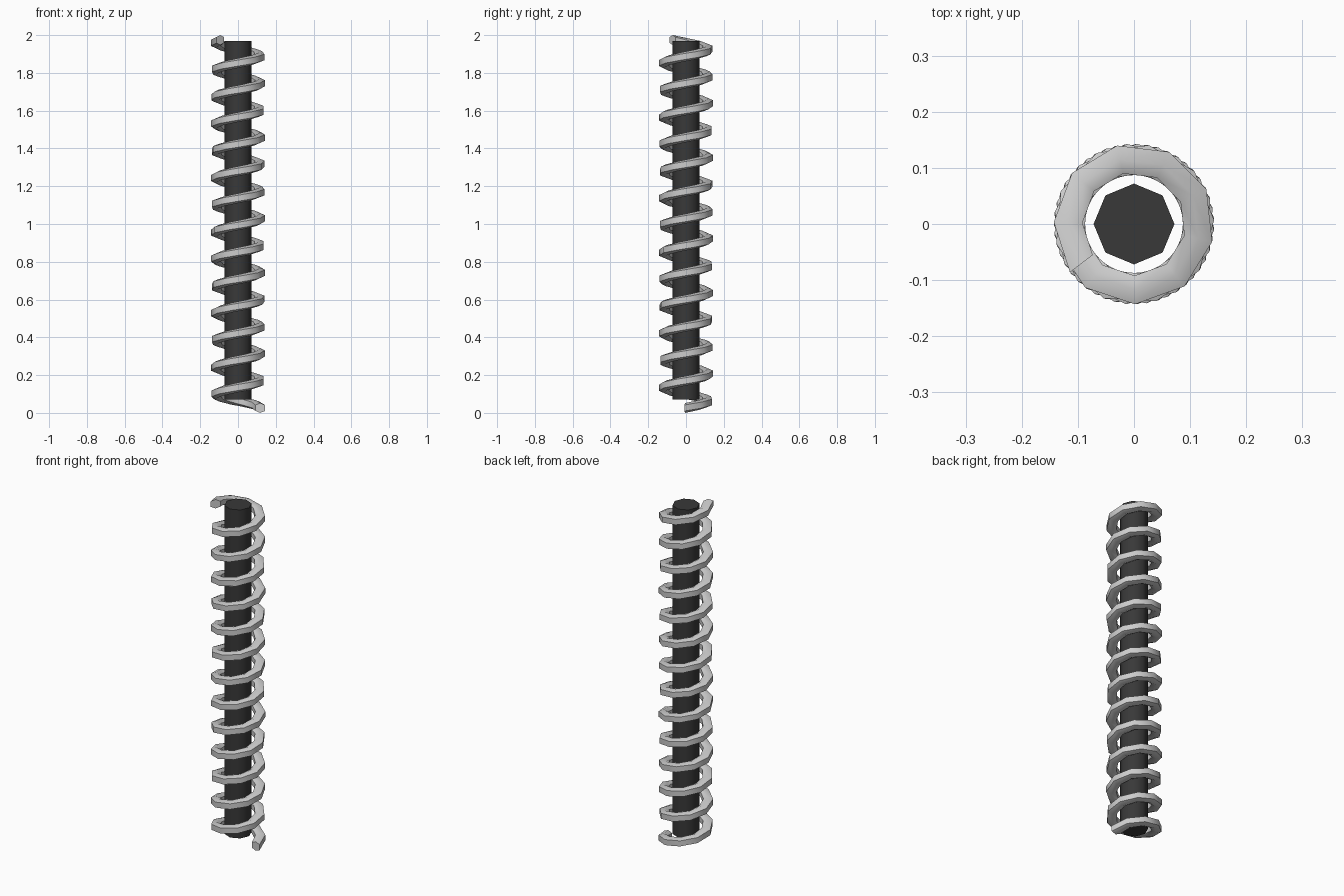
import bpy, bmesh, math

if "Cube" in bpy.data.objects:
    bpy.data.objects.remove(bpy.data.objects["Cube"])


def add_object(name, bm):
    bmesh.ops.recalc_face_normals(bm, faces=bm.faces)
    mesh = bpy.data.meshes.new(name)
    bm.to_mesh(mesh)
    bm.free()
    obj = bpy.data.objects.new(name, mesh)
    bpy.context.collection.objects.link(obj)
    bpy.ops.object.select_all(action='DESELECT')
    obj.select_set(True)
    bpy.context.view_layer.objects.active = obj
    bpy.ops.object.shade_smooth_by_angle(angle=math.radians(50))
    return obj


# coil spring: six-sided section swept up a right-handed helix
SECTION = [(0.143, -0.016), (0.143, 0.016), (0.117, 0.026),
           (0.092, 0.015), (0.092, -0.015), (0.117, -0.026)]
SEGMENTS = 128
START = math.radians(-3)
SWEEP = math.radians(13 * 360 + 220)
Z0, Z1 = 0.026, 1.974

bm = bmesh.new()
rings = []
for i in range(SEGMENTS + 1):
    t = i / SEGMENTS
    a = START + SWEEP * t
    z = Z0 + (Z1 - Z0) * t
    rings.append([bm.verts.new((r * math.cos(a), r * math.sin(a), z + h))
                  for r, h in SECTION])
n = len(SECTION)
for lower, upper in zip(rings, rings[1:]):
    for k in range(n):
        m = (k + 1) % n
        bm.faces.new((lower[k], lower[m], upper[m], upper[k]))
bm.faces.new(rings[0])
bm.faces.new(rings[-1])
add_object("coil_spring", bm)

# inner rod: dark eight-sided cylinder
bm = bmesh.new()
bmesh.ops.create_cone(bm, cap_ends=True, segments=8, radius1=0.072,
                      radius2=0.072, depth=1.90)
bmesh.ops.translate(bm, verts=bm.verts, vec=(0, 0, 1.02))
rod = add_object("inner_rod", bm)
dark = bpy.data.materials.new("dark_grey")
dark.diffuse_color = (0.04, 0.04, 0.04, 1)
dark.use_nodes = True
dark.node_tree.nodes["Principled BSDF"].inputs["Base Color"].default_value = dark.diffuse_color
rod.data.materials.append(dark)
